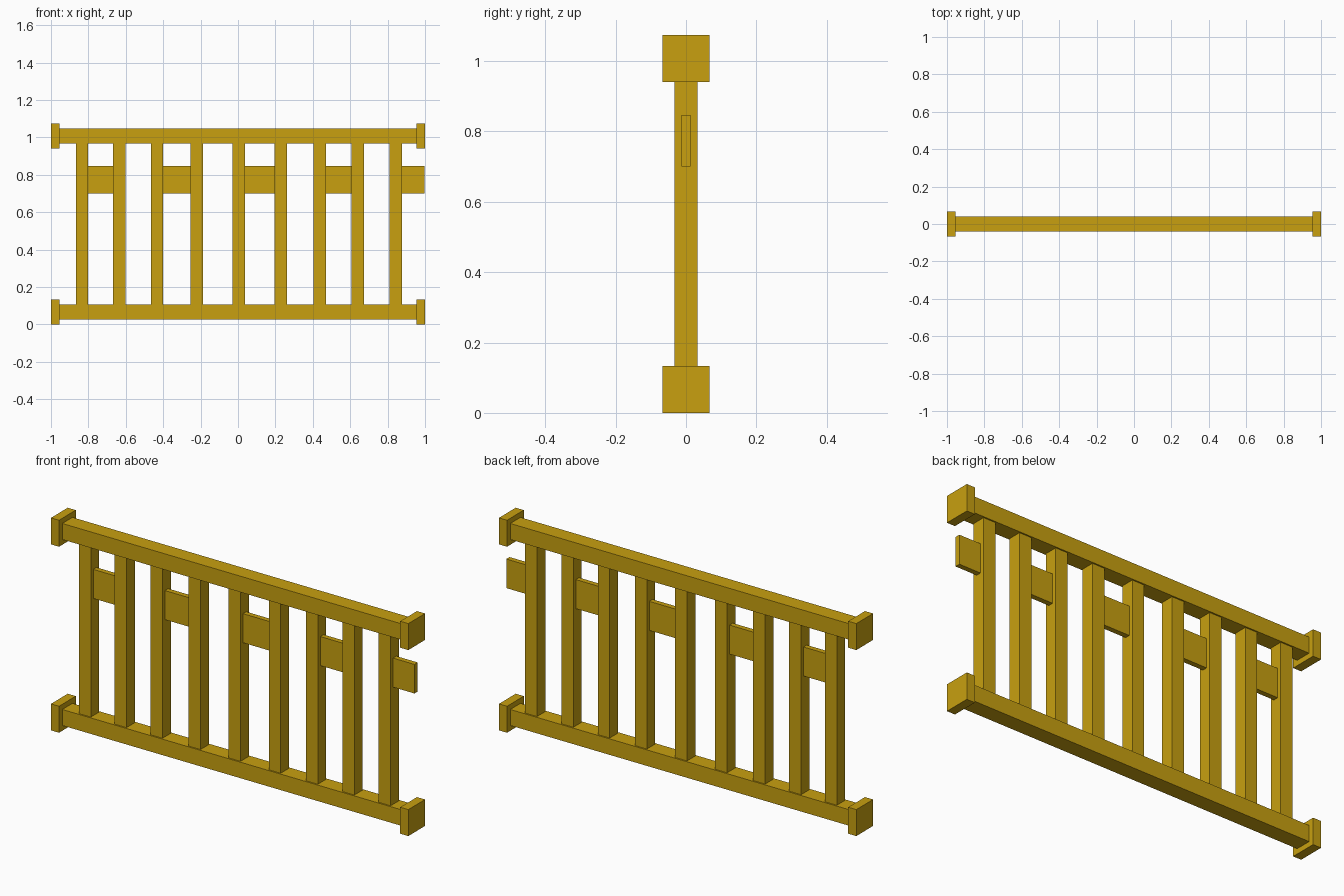
import bpy

default = bpy.data.objects.get("Cube")
if default:
    bpy.data.objects.remove(default, do_unlink=True)

# Single ochre paint
ochre = bpy.data.materials.new("ochre_yellow")
ochre.use_nodes = True
colour = (0.578, 0.352, 0.005, 1.0)
ochre.diffuse_color = colour
ochre.node_tree.nodes["Principled BSDF"].inputs["Base Color"].default_value = colour


def box(name, x_range, z_range, depth):
    """Box spanning the x and z ranges, centred on y = 0."""
    (x0, x1), (z0, z1) = x_range, z_range
    bpy.ops.mesh.primitive_cube_add(size=1, location=((x0 + x1) / 2, 0, (z0 + z1) / 2))
    obj = bpy.context.object
    obj.name = name
    obj.scale = (x1 - x0, depth, z1 - z0)
    bpy.ops.object.transform_apply(location=False, rotation=False, scale=True)
    obj.data.materials.append(ochre)
    return obj


CAP = 0.045          # end cap thickness
CAP_SIZE = 0.134     # end cap height and depth
RAIL = 0.081         # rail height and depth
HALF = 0.0333        # half width of a baluster

# Rails with a square cap at each end
centres = {"bottom": CAP_SIZE / 2, "top": 1.008}
for level, z in centres.items():
    box(f"{level}_rail", (CAP - 1, 1 - CAP), (z - RAIL / 2, z + RAIL / 2), RAIL)
    z_cap = (z - CAP_SIZE / 2, z + CAP_SIZE / 2)
    box(f"{level}_right_cap", (-1, CAP - 1), z_cap, CAP_SIZE)
    box(f"{level}_left_cap", (1 - CAP, 1), z_cap, CAP_SIZE)

# Slightly unevenly spaced balusters between the rails
balusters = [-0.834, -0.634, -0.433, -0.22, 0.004, 0.229, 0.437, 0.641, 0.844]
z_span = (centres["bottom"] + RAIL / 2, centres["top"] - RAIL / 2)
for i, x in enumerate(balusters):
    box(f"baluster_{i + 1}", (x - HALF, x + HALF), z_span, 2 * HALF)

# Thin plates bridging every other gap, the last one left free
for i in range(0, len(balusters), 2):
    start = balusters[i] + HALF
    end = balusters[i + 1] - HALF if i + 1 < len(balusters) else 0.997
    box(f"plate_{i // 2 + 1}", (start, end), (0.7, 0.847), 0.026)
